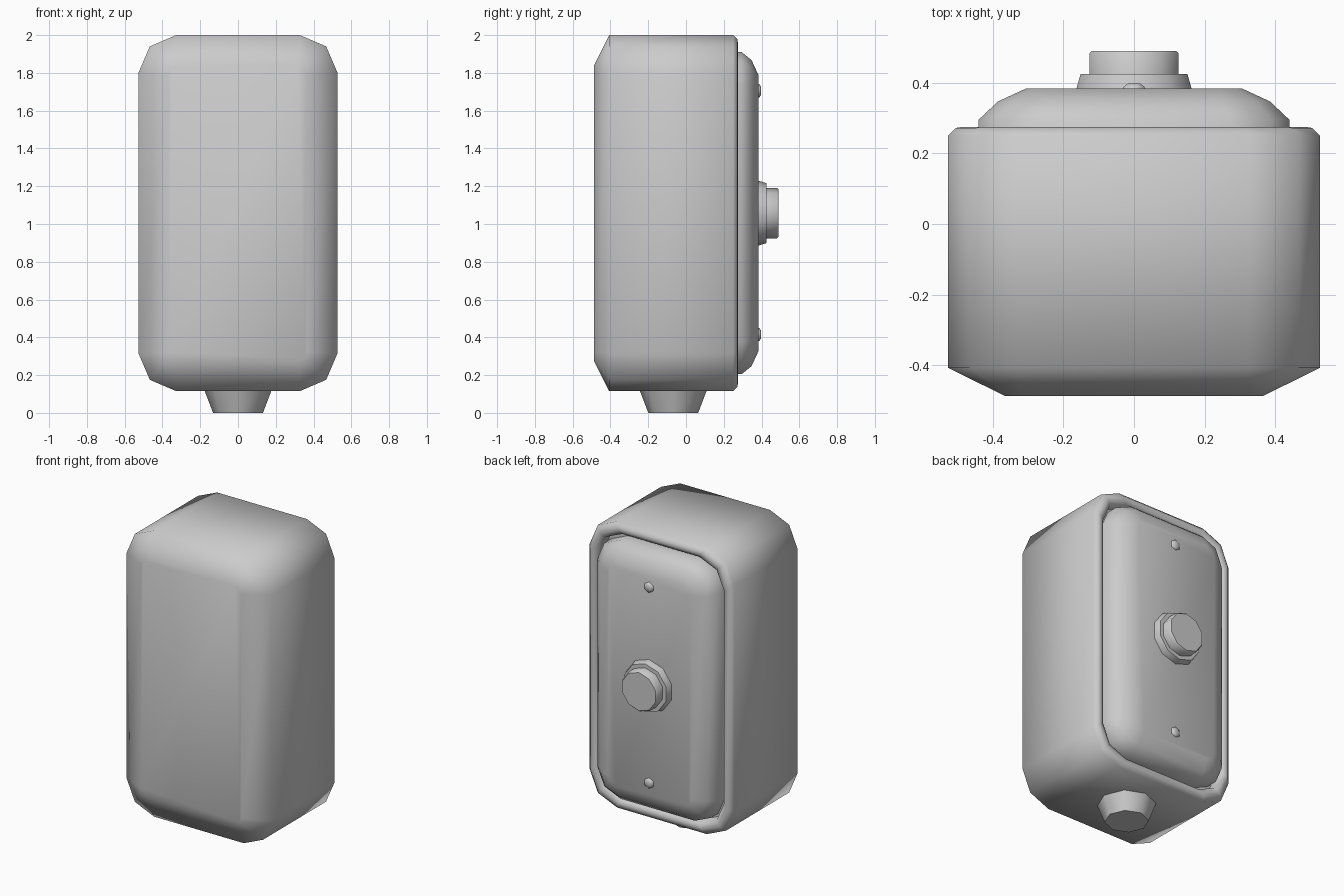
import bpy, bmesh
from math import sin, cos, pi, radians

if "Cube" in bpy.data.objects:
    bpy.data.objects.remove(bpy.data.objects["Cube"])

MID = 1.0575  # centre height of the housing


def loft(name, rings, angle=68):
    """Skin a stack of equal-length point rings and cap both ends."""
    bm = bmesh.new()
    loops = [[bm.verts.new(p) for p in ring] for ring in rings]
    n = len(loops[0])
    for a, b in zip(loops, loops[1:]):
        for i in range(n):
            j = (i + 1) % n
            bm.faces.new((a[i], a[j], b[j], b[i]))
    bm.faces.new(loops[0][::-1])
    bm.faces.new(loops[-1])
    bmesh.ops.recalc_face_normals(bm, faces=bm.faces[:])
    mesh = bpy.data.meshes.new(name)
    bm.to_mesh(mesh)
    bm.free()
    ob = bpy.data.objects.new(name, mesh)
    bpy.context.collection.objects.link(ob)
    bpy.ops.object.select_all(action='DESELECT')
    ob.select_set(True)
    bpy.context.view_layer.objects.active = ob
    bpy.ops.object.shade_smooth_by_angle(angle=radians(angle))
    return ob


def box_ring(y, w, h, r):
    """Rectangle in the XZ plane with two-segment rounded corners."""
    corner = [(w, h - r), (w - .3 * r, h - .3 * r), (w - r, h)]
    pts = []
    for sx, sz in ((1, 1), (-1, 1), (-1, -1), (1, -1)):
        step = 1 if sx * sz > 0 else -1
        pts += [(sx * x, y, MID + sz * z) for x, z in corner[::step]]
    return pts


def round_y(profile, z, n):
    """Rings around the Y axis with a vertex at the top; profile is (y, radius)."""
    return [[(r * sin(2 * pi * i / n), y, z + r * cos(2 * pi * i / n))
             for i in range(n)] for y, r in profile]


# Housing with chamfered front, raised rear rim and recess
loft("housing", [box_ring(*p) for p in (
    (-.487, .365, .782, .045), (-.407, .527, .9425, .2),
    (.25, .527, .9425, .2), (.272, .505, .92, .19),
    (.275, .485, .90, .185), (.262, .462, .877, .18),
    (.22, .455, .87, .18))])

# Domed rear cover plate
loft("cover_plate", [box_ring(*p) for p in (
    (.21, .44, .8525, .17), (.295, .44, .8525, .17),
    (.347, .385, .81, .135), (.384, .305, .73, .06))])

# Push button and its collar
loft("button_collar", round_y([(.37, .172), (.385, .171), (.425, .159)], MID, 10), 50)
loft("push_button", round_y([(.40, .133), (.482, .133), (.49, .126)], MID, 10), 50)

# Cover screws
for label, z in (("upper", 1.705), ("lower", .415)):
    loft(label + "_screw", round_y([(.37, .036), (.388, .035), (.398, .02)], z, 6), 65)

# Tapered cable fitting underneath
loft("cable_fitting", [[(r * cos(pi * i / 4), -.0675 + r * sin(pi * i / 4), z)
                        for i in range(8)]
                       for z, r in ((0, .132), (.115, .176), (.14, .185))], 50)
